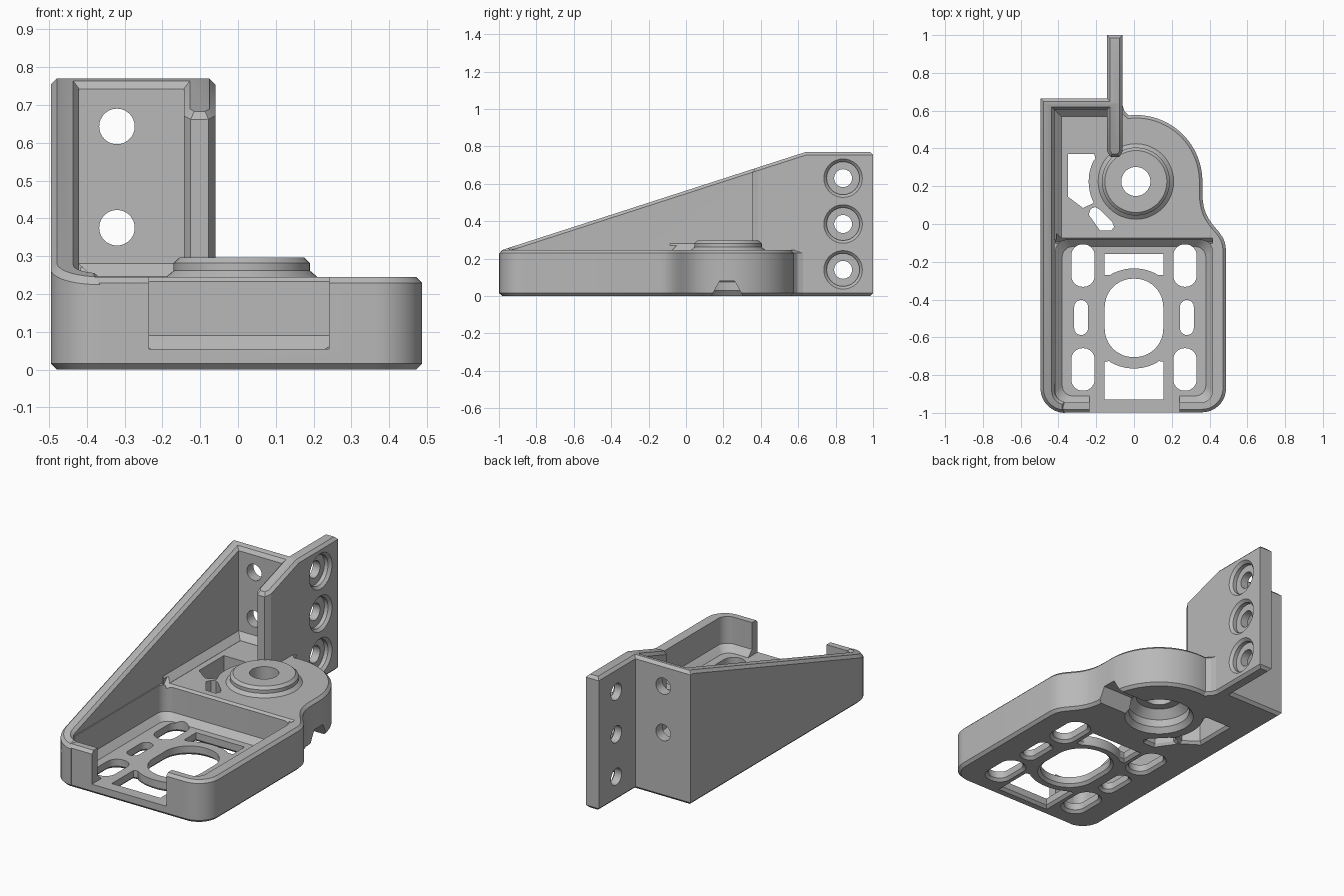
import bpy, bmesh
from math import sin, cos, radians
from mathutils import Vector

if "Cube" in bpy.data.objects:
    bpy.data.objects.remove(bpy.data.objects["Cube"], do_unlink=True)

grey = bpy.data.materials.new("plain_grey")
grey.use_nodes = True
grey.diffuse_color = (0.48, 0.48, 0.48, 1)
grey.node_tree.nodes["Principled BSDF"].inputs["Base Color"].default_value = grey.diffuse_color


def arc(cx, cy, r, a0, a1, n=12):
    steps = [radians(a0 + (a1 - a0) * i / n) for i in range(n + 1)]
    return [(cx + r * cos(a), cy + r * sin(a)) for a in steps]


def circle(cx, cy, r, n=48):
    return arc(cx, cy, r, 0, 360, n)[:-1]


def round_rect(cx, cy, w, h, r, n=10):
    pts = []
    for i, (sx, sy) in enumerate([(1, 1), (-1, 1), (-1, -1), (1, -1)]):
        pts += arc(cx + sx * (w / 2 - r), cy + sy * (h / 2 - r), r, 90 * i, 90 * i + 90, n)
    clean = []
    for p in pts:
        if not clean or (Vector(p) - Vector(clean[-1])).length > 1e-4:
            clean.append(p)
    if (Vector(clean[0]) - Vector(clean[-1])).length < 1e-4:
        clean.pop()
    return clean


def loft(name, pts, rings, axis="z", bevel=0, slope=None):
    """Stack copies of a profile along an axis; each ring is (position, growth)."""
    lo = [min(p[k] for p in pts) for k in (0, 1)]
    hi = [max(p[k] for p in pts) for k in (0, 1)]
    place = {"z": lambda u, v, w: (u, v, w),
             "x": lambda u, v, w: (w, u, v),
             "y": lambda u, v, w: (u, w, v)}[axis]
    bm = bmesh.new()
    loops = []
    for w, grow in rings:
        loop = []
        for p in pts:
            q = [(lo[k] + hi[k]) / 2 + (p[k] - (lo[k] + hi[k]) / 2)
                 * (1 + 2 * grow / (hi[k] - lo[k])) for k in (0, 1)]
            loop.append(bm.verts.new(place(q[0], q[1], w)))
        loops.append(loop)
    n = len(pts)
    for a, b in zip(loops, loops[1:]):
        for i in range(n):
            bm.faces.new((a[i], a[(i + 1) % n], b[(i + 1) % n], b[i]))
    bm.faces.new(loops[0])
    bm.faces.new(loops[-1])
    bmesh.ops.recalc_face_normals(bm, faces=bm.faces)
    if slope:
        co, no = slope
        bmesh.ops.bisect_plane(bm, geom=bm.verts[:] + bm.edges[:] + bm.faces[:],
                               plane_co=co, plane_no=no, clear_outer=True)
        bmesh.ops.holes_fill(bm, edges=[e for e in bm.edges if e.is_boundary])
        bmesh.ops.recalc_face_normals(bm, faces=bm.faces)
    if bevel:
        bm.normal_update()
        rim = [e for e in bm.edges if len(e.link_faces) == 2
               and sum(abs(f.normal.z) > 0.5 for f in e.link_faces) == 1]
        bmesh.ops.bevel(bm, geom=rim, offset=bevel, segments=1,
                        affect="EDGES", clamp_overlap=False)
        bmesh.ops.recalc_face_normals(bm, faces=bm.faces)
    me = bpy.data.meshes.new(name)
    bm.to_mesh(me)
    bm.free()
    me.materials.append(grey)
    ob = bpy.data.objects.new(name, me)
    bpy.context.scene.collection.objects.link(ob)
    return ob


helpers = []


def combine(ob, operation):
    m = bracket.modifiers.new(ob.name, "BOOLEAN")
    m.operation, m.object, m.solver = operation, ob, "EXACT"
    ob.hide_render = True
    helpers.append(ob)


def cut(*args, **kw):
    combine(loft("cutter", *args, **kw), "DIFFERENCE")


def add(*args, **kw):
    combine(loft(*args, **kw), "UNION")


# Base plate: tray at the front, rounded block at the back
BX, BY = 0.01, 0.225
outline = arc(-0.365, -0.87, 0.127, 180, 270) + arc(0.36, -0.87, 0.127, 270, 360)
for i in range(13):
    t = i / 12
    s = 1 - t
    outline.append((0.487 * (s**3 + 3 * s * s * t) + 0.362 * (3 * s * t * t + t**3),
                    -0.14 * s**3 - 0.06 * s * t + 0.16 * t**3))
outline += arc(BX, BY, 0.352, 0, 96, 28)
outline += [(-0.05, 0.595), (-0.068, 0.65), (-0.1, 0.66), (-0.492, 0.66)]
bracket = loft("mounting_bracket", outline, [(0, 0), (0.245, 0)], bevel=0.016)

# Sloping side wall, back wall and rear fin in one plan shape
wall = arc(-0.365, -0.87, 0.13, 270, 180)
wall += [(-0.495, 0.665), (-0.143, 0.665), (-0.143, 1), (-0.06, 1),
         (-0.06, 0.385), (-0.078, 0.355), (-0.125, 0.355), (-0.143, 0.385),
         (-0.143, 0.605), (-0.42, 0.605)]
wall += arc(-0.365, -0.885, 0.055, 180, 270, 6)
add("walls", wall, [(0, 0), (0.77, 0)], bevel=0.016,
    slope=(Vector((0, 0.64, 0.77)), Vector((0, -0.51, 1.58)).normalized()))

# Sloped feet between the deck and the walls
add("side_foot", [(-0.45, 0.23), (-0.385, 0.23), (-0.385, 0.246), (-0.42, 0.28), (-0.45, 0.28)],
    [(-0.085, 0), (0.63, 0)], axis="y")
add("back_foot", [(0.64, 0.23), (0.57, 0.23), (0.57, 0.246), (0.605, 0.28), (0.64, 0.28)],
    [(-0.45, 0), (-0.1, 0)], axis="x")

# Raised round boss
add("boss", circle(BX, BY, 0.2),
    [(0.2, 0), (0.245, 0), (0.262, -0.02), (0.282, -0.02), (0.297, -0.036)])

# Tray cavity, its front opening and the chamfer on the deck edge
cut(round_rect(0, -0.515, 0.83, 0.86, 0.06), [(0.055, -0.035), (0.09, 0), (1, 0)])
cut([(-0.235, -1.1), (0.24, -1.1), (0.24, -0.87), (-0.235, -0.87)], [(0.055, 0), (0.4, 0)])
cut([(-0.11, 0.27), (-0.05, 0.27), (-0.095, 0.222)], [(-0.415, 0), (0.415, 0)], axis="x")

# Openings through the tray floor, flared at the underside
THROUGH = [(-0.01, 0.025), (0.015, 0), (0.4, 0)]
for sx in (-1, 1):
    for y in (-0.22, -0.77):
        cut(round_rect(sx * 0.27, y, 0.124, 0.225, 0.06), THROUGH)
    cut(round_rect(sx * 0.28, -0.495, 0.073, 0.185, 0.036), THROUGH)
cut(round_rect(0, -0.497, 0.31, 0.415, 0.15), THROUGH)
cut([(0.155, -0.16), (-0.155, -0.16), (-0.155, -0.27), (-0.13, -0.27)]
    + arc(0, -0.485, 0.25, 120, 60, 12) + [(0.13, -0.27), (0.155, -0.27)], THROUGH)
cut([(-0.155, -0.93), (0.155, -0.93), (0.155, -0.73), (0.13, -0.725)]
    + arc(0, -0.515, 0.25, 300, 240, 12) + [(-0.13, -0.725), (-0.155, -0.73)], THROUGH)

# Two lightening holes through the deck
cut([(-0.35, 0.37), (-0.21, 0.37), (-0.205, 0.345)] + arc(BX, BY, 0.25, 155, 207, 10)
    + [(-0.27, 0.085), (-0.35, 0.145)], THROUGH)
cut([(-0.205, 0.09), (-0.18, 0.075), (-0.115, 0.01), (-0.105, -0.015), (-0.12, -0.035),
     (-0.18, -0.035), (-0.24, 0.05), (-0.23, 0.08)], THROUGH)

# Boss bore, underside recess and the channel leading out of it
cut(circle(BX, BY, 0.077), [(-0.1, 0), (0.4, 0)])
cut(circle(BX, BY, 0.165), [(-0.01, 0.03), (0.03, 0), (0.075, 0), (0.12, -0.04)])
cut([(0.13, -0.01), (0.31, -0.01), (0.26, 0.08), (0.18, 0.08)], [(0.05, 0), (0.6, 0)], axis="x")

# Screw holes in the back wall, countersunk holes in the fin
for z in (0.375, 0.643):
    cut(circle(-0.32, z, 0.047, 32), [(0.5, 0), (0.8, 0)], axis="y")
for z in (0.14, 0.385, 0.63):
    cut(circle(0.84, z, 0.048, 32), [(-0.3, 0), (0, 0)], axis="x")
    cut(circle(0.84, z, 0.088, 32), [(-0.098, 0), (-0.075, 0), (-0.055, 0.02)], axis="x")

# Bake the solid and drop the helper shapes
bpy.context.view_layer.update()
deps = bpy.context.evaluated_depsgraph_get()
solid = bpy.data.meshes.new_from_object(bracket.evaluated_get(deps))
bracket.modifiers.clear()
bracket.data = solid
for ob in helpers:
    bpy.data.objects.remove(ob, do_unlink=True)
solid.materials.clear()
solid.materials.append(grey)
for poly in solid.polygons:
    poly.material_index = 0

bpy.ops.object.select_all(action="DESELECT")
bracket.select_set(True)
bpy.context.view_layer.objects.active = bracket
bpy.ops.object.shade_smooth_by_angle(angle=radians(25))
